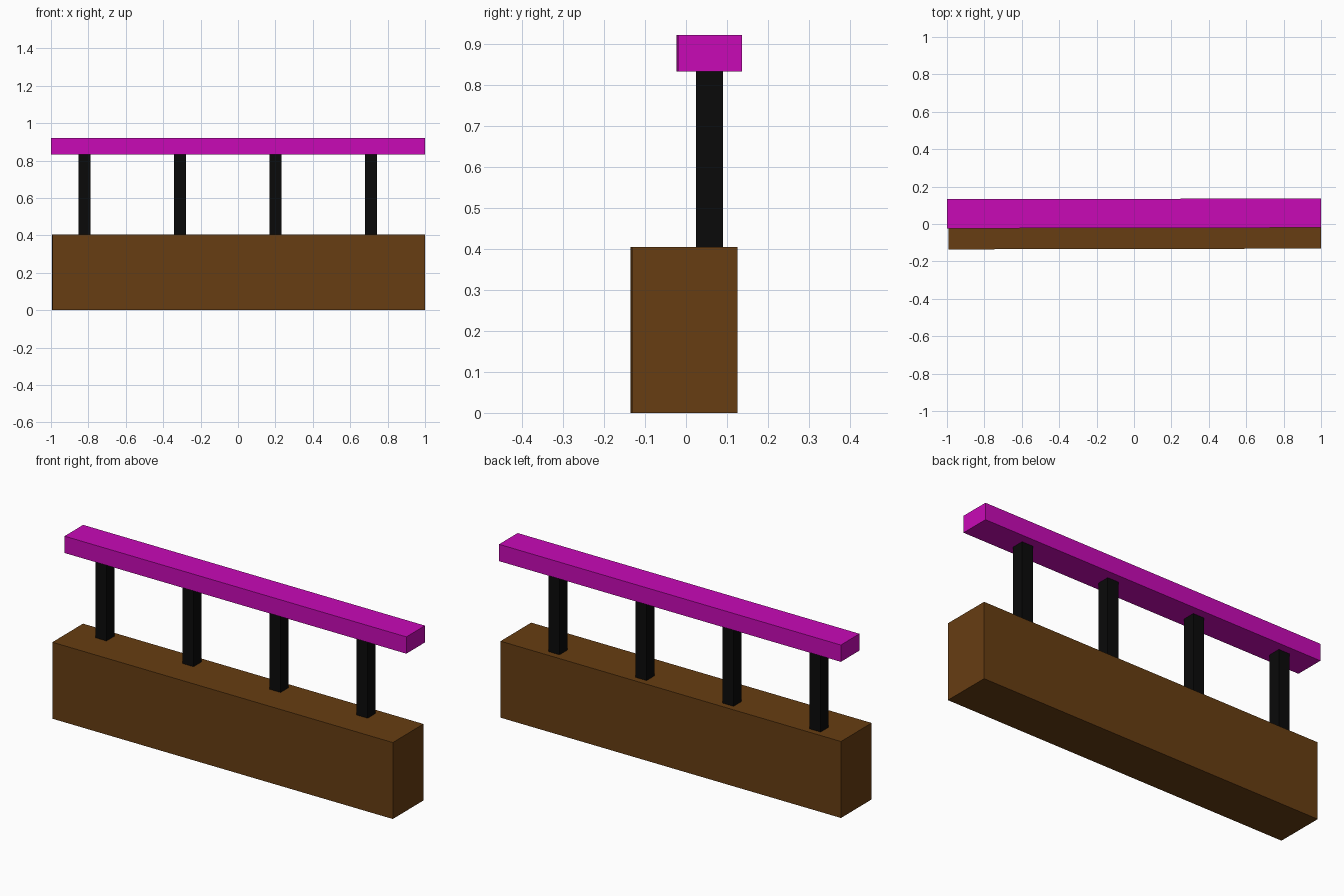
import bpy

if "Cube" in bpy.data.objects:
    bpy.data.objects.remove(bpy.data.objects["Cube"])

TURN = 0.002  # the long parts sit very slightly askew


def material(name, color):
    m = bpy.data.materials.new(name)
    m.diffuse_color = (*color, 1)
    m.use_nodes = True
    m.node_tree.nodes["Principled BSDF"].inputs["Base Color"].default_value = m.diffuse_color
    return m


def box(name, center, size, mat, turn=0.0):
    bpy.ops.mesh.primitive_cube_add(size=1, location=center, rotation=(0, 0, turn))
    ob = bpy.context.object
    ob.name = name
    ob.scale = size
    ob.data.materials.append(mat)
    return ob


brown = material("brown_wood", (0.135, 0.047, 0.006))
black = material("black_metal", (0.003, 0.003, 0.003))
magenta = material("magenta_paint", (0.58, 0.003, 0.47))

# Solid base wall
box("base", (0.003, -0.005, 0.2025), (1.992, 0.257, 0.405), brown, TURN)

# Evenly spaced square posts, set towards the back
for i in range(4):
    box(f"post_{i + 1}", (-0.82 + 0.51 * i, 0.0575, 0.62), (0.064, 0.065, 0.43), black)

# Top rail
box("rail", (0, 0.0565, 0.8775), (2.0, 0.156, 0.089), magenta, TURN)
